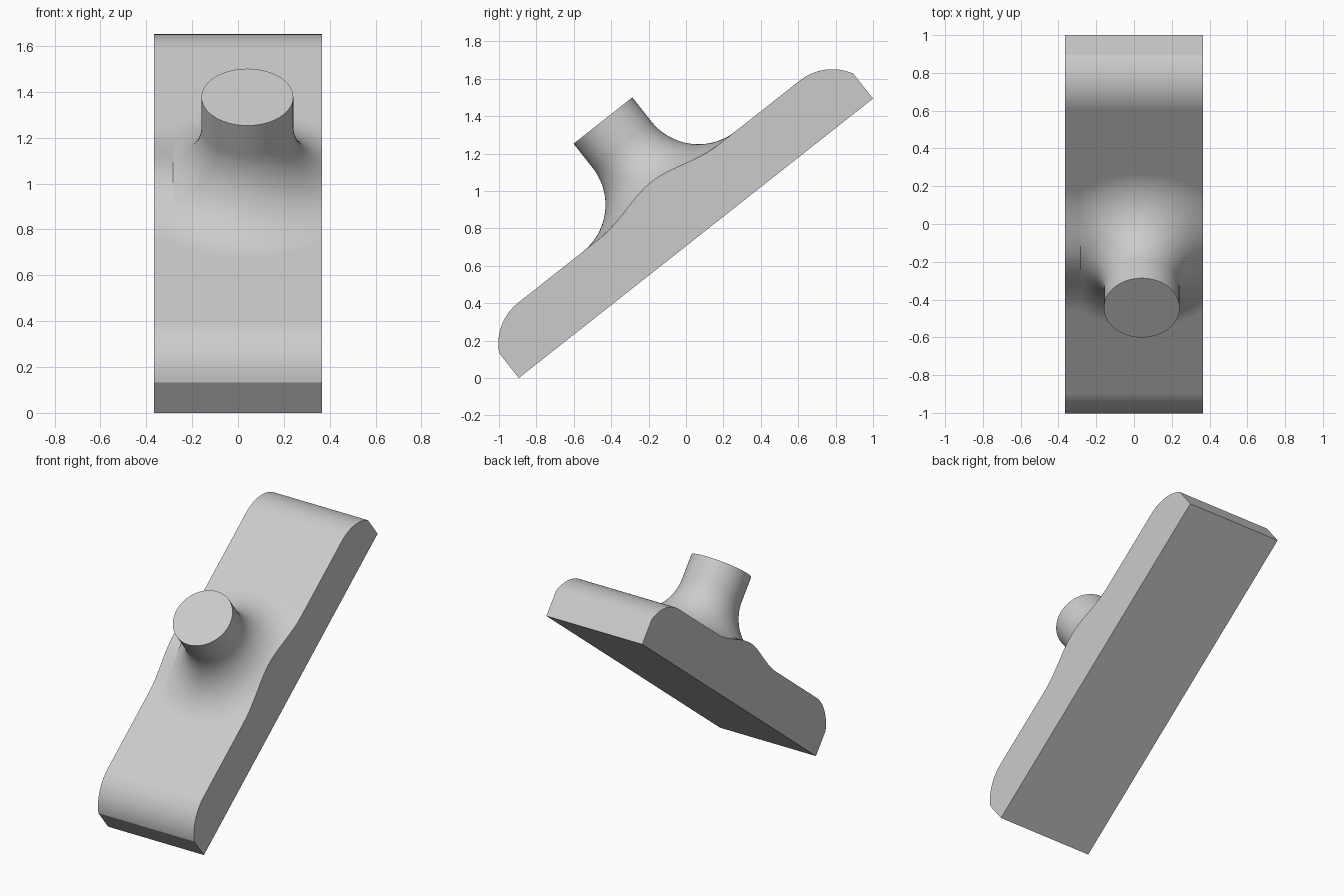
import bpy, bmesh
from math import radians, sin, cos, pi, sqrt, atan2
from mathutils import Matrix, Vector

cube = bpy.data.objects.get("Cube")
if cube:
    bpy.data.objects.remove(cube, do_unlink=True)

# Sizes, in a frame lying flat on the underside of the bar
LENGTH, HEIGHT, HALF_W = 2.412, 0.318, 0.366
ROUND_RUN, END_HEIGHT = 0.247, 0.17
POST_X, POST_R, POST_TOP, FILLET = 0.041, 0.2, 0.802, 0.32
STEP_X = -0.284
TILT = radians(38.27)

grey = bpy.data.materials.new("light_grey")
grey.use_nodes = True
colour = (0.6, 0.6, 0.6, 1)
grey.diffuse_color = colour
grey.node_tree.nodes["Principled BSDF"].inputs["Base Color"].default_value = colour


def make_object(name, bm):
    bmesh.ops.recalc_face_normals(bm, faces=bm.faces)
    mesh = bpy.data.meshes.new(name)
    bm.to_mesh(mesh)
    bm.free()
    mesh.materials.append(grey)
    obj = bpy.data.objects.new(name, mesh)
    bpy.context.collection.objects.link(obj)
    return obj


def boundary(bm):
    return [e for e in bm.edges if e.is_boundary]


# Bar: side profile with rounded upper ends, extruded across the width
drop = HEIGHT - END_HEIGHT
radius = (ROUND_RUN ** 2 + drop ** 2) / (2 * drop)
sweep = atan2(ROUND_RUN, radius - drop)
N = 16
near = [(ROUND_RUN - radius * sin(sweep * (1 - i / N)),
         HEIGHT - radius + radius * cos(sweep * (1 - i / N))) for i in range(N + 1)]
far = [(LENGTH - y, z) for y, z in reversed(near)]
outline = [(0, 0)] + near + far + [(LENGTH, 0)]
bm = bmesh.new()
face = bm.faces.new([bm.verts.new((-HALF_W, y, z)) for y, z in outline])
ret = bmesh.ops.extrude_face_region(bm, geom=[face], use_keep_orig=True)
for v in ret["geom"]:
    if isinstance(v, bmesh.types.BMVert):
        v.co.x = HALF_W
bar = make_object("bar_with_post", bm)

# Post: lathed round stub with a concave flare at its foot
flare_r = POST_R + FILLET
profile = [(0, HEIGHT / 2), (flare_r, HEIGHT / 2)]
profile += [(flare_r - FILLET * sin(pi / 2 * i / 24),
             HEIGHT + FILLET - FILLET * cos(pi / 2 * i / 24)) for i in range(25)]
profile += [(POST_R, POST_TOP), (0, POST_TOP)]
bm = bmesh.new()
centre = Vector((POST_X, LENGTH / 2, 0))
verts = [bm.verts.new(centre + Vector((r, 0, z))) for r, z in profile]
edges = [bm.edges.new(pair) for pair in zip(verts, verts[1:])]
bmesh.ops.spin(bm, geom=verts + edges, cent=centre, axis=(0, 0, 1),
               angle=2 * pi, steps=96)
bmesh.ops.remove_doubles(bm, verts=bm.verts, dist=0.0001)

# Trim the flare flush with one side of the bar
bmesh.ops.bisect_plane(bm, geom=bm.verts[:] + bm.edges[:] + bm.faces[:],
                       plane_co=(HALF_W, 0, 0), plane_no=(1, 0, 0), clear_outer=True)
for e in boundary(bm):
    for v in e.verts:
        v.co.x = HALF_W
bmesh.ops.edgeloop_fill(bm, edges=boundary(bm))

# Cut the other side short and carry its section straight out to the edge
bmesh.ops.bisect_plane(bm, geom=bm.verts[:] + bm.edges[:] + bm.faces[:],
                       plane_co=(STEP_X, 0, 0), plane_no=(-1, 0, 0), clear_outer=True)
ret = bmesh.ops.extrude_edge_only(bm, edges=boundary(bm))
for v in ret["geom"]:
    if isinstance(v, bmesh.types.BMVert):
        v.co.x = -HALF_W
bmesh.ops.edgeloop_fill(bm, edges=boundary(bm))
post = make_object("flared_post", bm)

# Join both into one solid
bpy.ops.object.select_all(action="DESELECT")
bpy.context.view_layer.objects.active = bar
bar.select_set(True)
union = bar.modifiers.new("join_post", "BOOLEAN")
union.operation = "UNION"
union.solver = "EXACT"
union.object = post
bpy.ops.object.modifier_apply(modifier=union.name)
bpy.data.objects.remove(post, do_unlink=True)

# Tilt the solid so it rests on its lower front edge
bar.data.transform(Matrix.Translation((0, -0.894, 0)) @ Matrix.Rotation(TILT, 4, "X"))
bpy.ops.object.shade_smooth_by_angle(angle=radians(30))
weighted = bar.modifiers.new("clean_shading", "WEIGHTED_NORMAL")
weighted.keep_sharp = True
